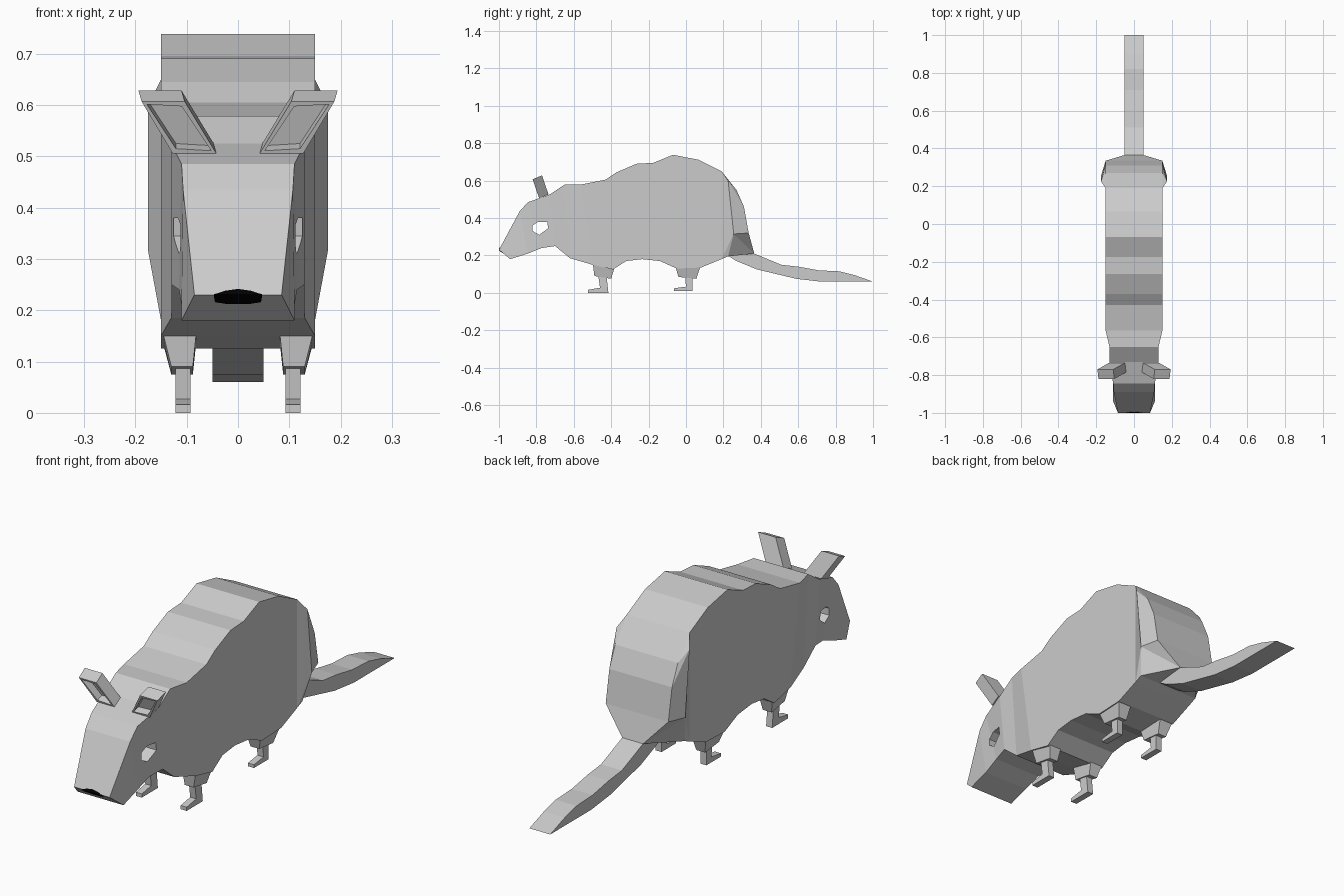
import bpy, bmesh
from mathutils import Vector

if "Cube" in bpy.data.objects:
    bpy.data.objects.remove(bpy.data.objects["Cube"])


def material(name, rgb):
    m = bpy.data.materials.new(name)
    m.diffuse_color = (*rgb, 1)
    m.use_nodes = True
    m.node_tree.nodes["Principled BSDF"].inputs["Base Color"].default_value = m.diffuse_color
    return m


FUR = material("grey_fur", (0.6, 0.6, 0.6))
BLACK = material("black_nose", (0.0, 0.0, 0.0))


def finish(name, bm, mat):
    bmesh.ops.recalc_face_normals(bm, faces=bm.faces)
    me = bpy.data.meshes.new(name)
    bm.to_mesh(me)
    bm.free()
    me.materials.append(mat)
    ob = bpy.data.objects.new(name, me)
    bpy.context.collection.objects.link(ob)
    return ob


def hull_between(name, loop_a, loop_b, mat=FUR):
    """Closed solid joining two matching loops of points."""
    bm = bmesh.new()
    a = [bm.verts.new(p) for p in loop_a]
    b = [bm.verts.new(p) for p in loop_b]
    n = len(a)
    bm.faces.new(a)
    bm.faces.new(b[::-1])
    for i in range(n):
        bm.faces.new((a[i], b[i], b[(i + 1) % n], a[(i + 1) % n]))
    return finish(name, bm, mat)


def prism(name, profile, x0, x1, mat=FUR):
    """Extrude a (y, z) profile across x."""
    return hull_between(name, [(x0, y, z) for y, z in profile],
                        [(x1, y, z) for y, z in profile], mat)


# Body: stations of top (half width, y, z) and belly (half width, y, z)
W = 0.15
top = [(.085, -1, .23), (.107, -.89, .435), (.11, -.845, .485), (.13, -.73, .525),
       (.13, -.65, .578), (W, -.565, .578), (W, -.43, .605), (W, -.37, .645),
       (W, -.265, .69), (W, -.175, .695), (W, -.07, .738), (W, .065, .712), (W, .19, .65)]
belly = [(.11, -.94, .18), (.11, -.845, .21), (.115, -.77, .24), (.13, -.7, .25),
         (.13, -.62, .185), (W, -.5, .15), (W, -.39, .125), (W, -.32, .17),
         (W, -.235, .18), (W, -.14, .17), (W, -.05, .13), (W, .08, .135), (W, .19, .18)]
# Rump: bulging hip points and the edge of the back running down to the tail
hip = [(.175, .225, .6), (.175, .255, .315), (W, .225, .195)]
back = [(W, .27, .55), (W, .31, .46), (W, .335, .32), (.05, .365, .21)]

bm = bmesh.new()
sides = []
for s in (1, -1):
    sides.append([[bm.verts.new((s * x, y, z)) for x, y, z in pts]
                  for pts in (top, belly, hip, back)])
for t, b, h, k in sides:
    for i in range(len(t) - 1):
        bm.faces.new((t[i], t[i + 1], b[i + 1], b[i]))
    for f in ((t[-1], h[0], h[1], b[-1]), (b[-1], h[1], h[2]), (t[-1], k[0], h[0]),
              (h[0], k[0], k[1]), (h[0], k[1], k[2], h[1]), (h[1], k[2], k[3]),
              (h[1], k[3], h[2])):
        bm.faces.new(f)
# Strip closing top, back, underside and snout between both sides
rings = [t + k + [h[2]] + b[::-1] for t, b, h, k in sides]
n = len(rings[0])
for i in range(n):
    j = (i + 1) % n
    bm.faces.new((rings[0][i], rings[0][j], rings[1][j], rings[1][i]))
body = finish("body", bm, FUR)

# Eye sockets: one hole straight through the head
cutter = prism("eye_cutter", [(-.82, .33), (-.82, .36), (-.79, .38), (-.742, .38),
                              (-.737, .345), (-.785, .31)], -.3, .3)
cutter.hide_render = True
cutter.display_type = 'WIRE'
mod = body.modifiers.new("eye_holes", 'BOOLEAN')
mod.operation = 'DIFFERENCE'
mod.solver = 'EXACT'
mod.object = cutter

# Nose: thin plates on both faces meeting at the snout tip
up, down = Vector((0, .11, .205)).normalized(), Vector((0, .06, -.05)).normalized()
tip = Vector((0, -1, .23))


def nose_plate(name, outline, along, normal):
    base = [tip + Vector((x, 0, 0)) + along * d for x, d in outline]
    hull_between(name, [p - normal * .003 for p in base],
                 [p + normal * .002 for p in base], BLACK)


nose_plate("nose_upper", [(-.047, 0), (.047, 0), (.025, .008), (0, .012), (-.025, .008)],
           up, Vector((0, -.205, .11)).normalized())
nose_plate("nose_lower", [(-.047, 0), (.047, 0), (.045, .02), (.02, .026),
                          (-.02, .026), (-.045, .02)],
           down, Vector((0, -.05, -.06)).normalized())

# Tail
prism("tail", [(.3, .23), (.365, .21), (.51, .15), (.6, .14), (.71, .12), (.82, .115),
               (.9, .095), (1, .06), (.72, .06), (.59, .075), (.38, .125), (.27, .17),
               (.23, .195)], -.05, .05)

for s, side in ((1, "right"), (-1, "left")):
    # Ears: leaning slabs with a recessed front
    bm = bmesh.new()
    front = [Vector((s * x, y, z)) for x, y, z in
             ((.042, -.785, .505), (.127, -.785, .505), (.188, -.82, .607), (.104, -.82, .607))]
    a = [bm.verts.new(p) for p in front]
    b = [bm.verts.new(p + Vector((s * .006, .05, .021))) for p in front]
    face = bm.faces.new(a)
    bm.faces.new(b[::-1])
    for i in range(4):
        bm.faces.new((a[i], b[i], b[(i + 1) % 4], a[(i + 1) % 4]))
    bmesh.ops.recalc_face_normals(bm, faces=bm.faces)
    bmesh.ops.inset_region(bm, faces=[face], thickness=.012)
    inner = bmesh.ops.extrude_discrete_faces(bm, faces=[face])["faces"][0]
    bmesh.ops.translate(bm, verts=inner.verts, vec=(0, .03, .01))
    finish("ear_" + side, bm, FUR)

    # Legs: tapered thigh, thin shin with a forward foot
    for name, thigh, shin in (
        ("front_leg", [(-.5, .17), (-.375, .16), (-.4, .075), (-.49, .09)],
         [(-.47, .1), (-.425, .09), (-.415, 0), (-.525, 0), (-.525, .016), (-.46, .027)]),
        ("hind_leg", [(-.06, .15), (.08, .15), (.055, .075), (-.04, .085)],
         [(-.005, .09), (.035, .09), (.035, .01), (-.065, .01), (-.065, .024), (0, .033)]),
    ):
        # the thigh narrows towards its lower edge
        inner_x, outer_x = (.08, .08, .088, .088), (.15, .15, .13, .13)
        hull_between(f"{name}_thigh_{side}",
                     [(s * x, y, z) for x, (y, z) in zip(inner_x, thigh)],
                     [(s * x, y, z) for x, (y, z) in zip(outer_x, thigh)])
        prism(f"{name}_shin_{side}", shin, s * .093, s * .122)
